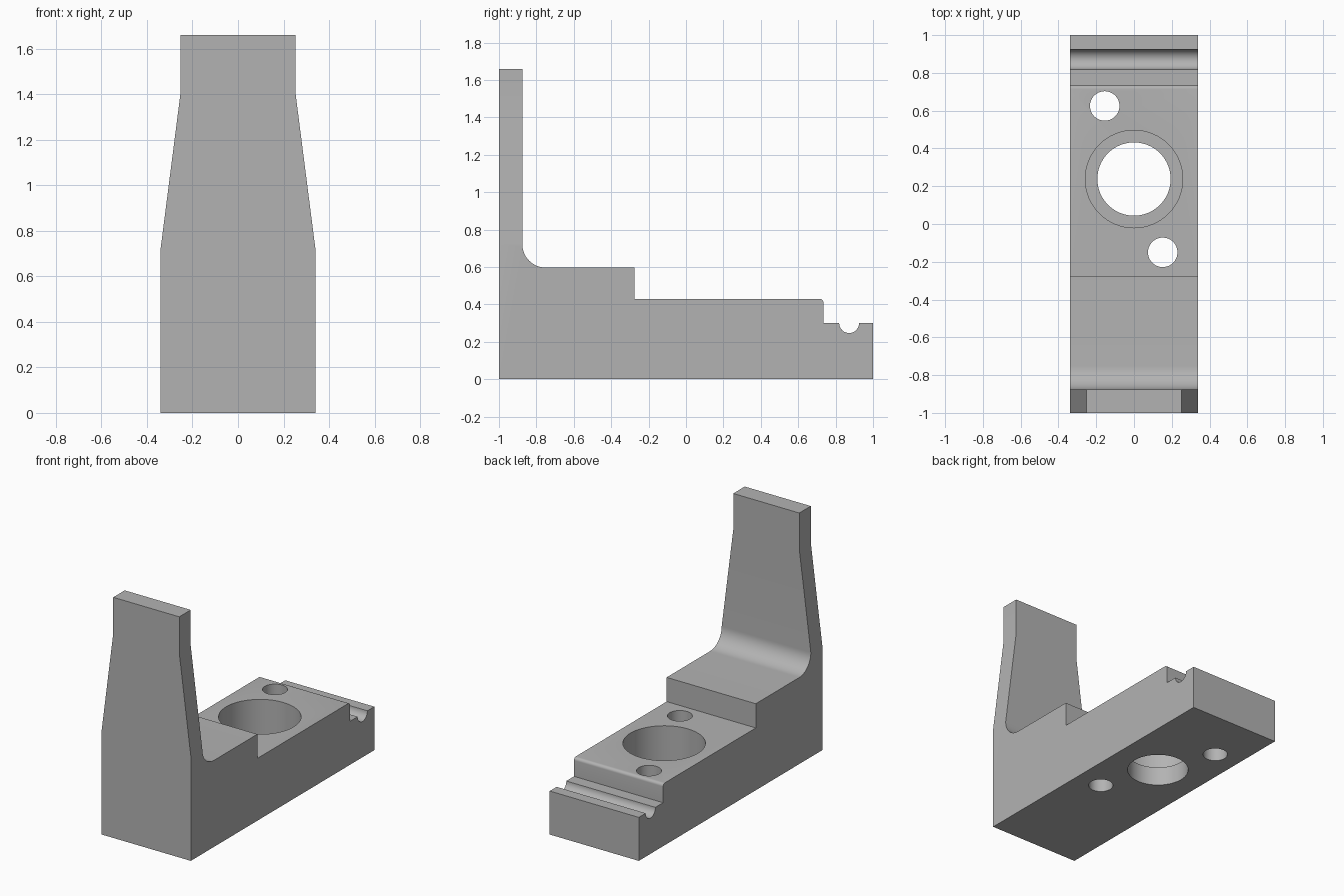
import bpy
import bmesh
from math import cos, sin, radians
from mathutils import Vector

if "Cube" in bpy.data.objects:
    bpy.data.objects.remove(bpy.data.objects["Cube"], do_unlink=True)

grey = bpy.data.materials.new("plain grey")
grey.use_nodes = True
COLOUR = (0.45, 0.45, 0.45, 1)
grey.diffuse_color = COLOUR
grey.node_tree.nodes["Principled BSDF"].inputs["Base Color"].default_value = COLOUR


def arc(cx, cy, r, start, end, steps):
    angles = [radians(start + (end - start) * i / steps) for i in range(steps + 1)]
    return [(cx + r * cos(a), cy + r * sin(a)) for a in angles]


def prism(name, points, place, depth):
    """Extrude a closed outline, placed in space by a function, along depth."""
    bm = bmesh.new()
    face = bm.faces.new([bm.verts.new(place(a, b)) for a, b in points])
    new = bmesh.ops.extrude_face_region(bm, geom=[face])["geom"]
    bmesh.ops.translate(bm, vec=Vector(depth),
                        verts=[v for v in new if isinstance(v, bmesh.types.BMVert)])
    bmesh.ops.recalc_face_normals(bm, faces=bm.faces)
    mesh = bpy.data.meshes.new(name)
    bm.to_mesh(mesh)
    bm.free()
    mesh.materials.append(grey)
    obj = bpy.data.objects.new(name, mesh)
    bpy.context.collection.objects.link(obj)
    return obj


def cut(target, tool, operation):
    mod = target.modifiers.new(tool.name, "BOOLEAN")
    mod.operation = operation
    mod.solver = "EXACT"
    mod.object = tool
    bpy.context.view_layer.objects.active = target
    bpy.ops.object.modifier_apply(modifier=mod.name)
    bpy.data.objects.remove(tool, do_unlink=True)


# Stepped side outline with fillet, rounded step edge and groove
outline = [(-1, 0), (1, 0), (1, 0.3)]
outline += arc(0.872, 0.3, 0.053, 0, -180, 20)
outline += [(0.735, 0.3)]
outline += arc(0.715, 0.41, 0.02, 0, 90, 6)
outline += [(-0.275, 0.43), (-0.275, 0.597)]
outline += arc(-0.75, 0.722, 0.125, 270, 180, 16)
outline += [(-0.875, 1.66), (-1, 1.66)]
bracket = prism("stepped_bracket", outline, lambda y, z: (-0.34, y, z), (0.68, 0, 0))

# Tapered sides of the upright, one wedge cut per side
for side in (-1, 1):
    wedge = [(0.34, 0.722), (0.252, 1.41), (0.252, 1.8), (0.5, 1.8), (0.5, 0.722)]
    cut(bracket, prism("taper_cutter", wedge,
                       lambda x, z: (side * x, -1.2, z), (0, 2.4, 0)), "DIFFERENCE")

# Counterbored main hole and two through holes: x, y, radius, bottom
for x, y, r, bottom in ((0, 0.238, 0.258, 0.13), (0, 0.238, 0.194, -0.1),
                        (-0.155, 0.625, 0.078, -0.1), (0.152, -0.15, 0.078, -0.1)):
    circle = arc(x, y, r, 0, 360, 64)[:-1]
    cut(bracket, prism("hole_cutter", circle,
                       lambda a, b: (a, b, bottom), (0, 0, 0.55 - bottom)), "DIFFERENCE")

# Smooth the curved walls, keep the edges sharp
bpy.ops.object.select_all(action="DESELECT")
bracket.select_set(True)
bpy.context.view_layer.objects.active = bracket
bpy.ops.object.shade_smooth_by_angle(angle=radians(25))
